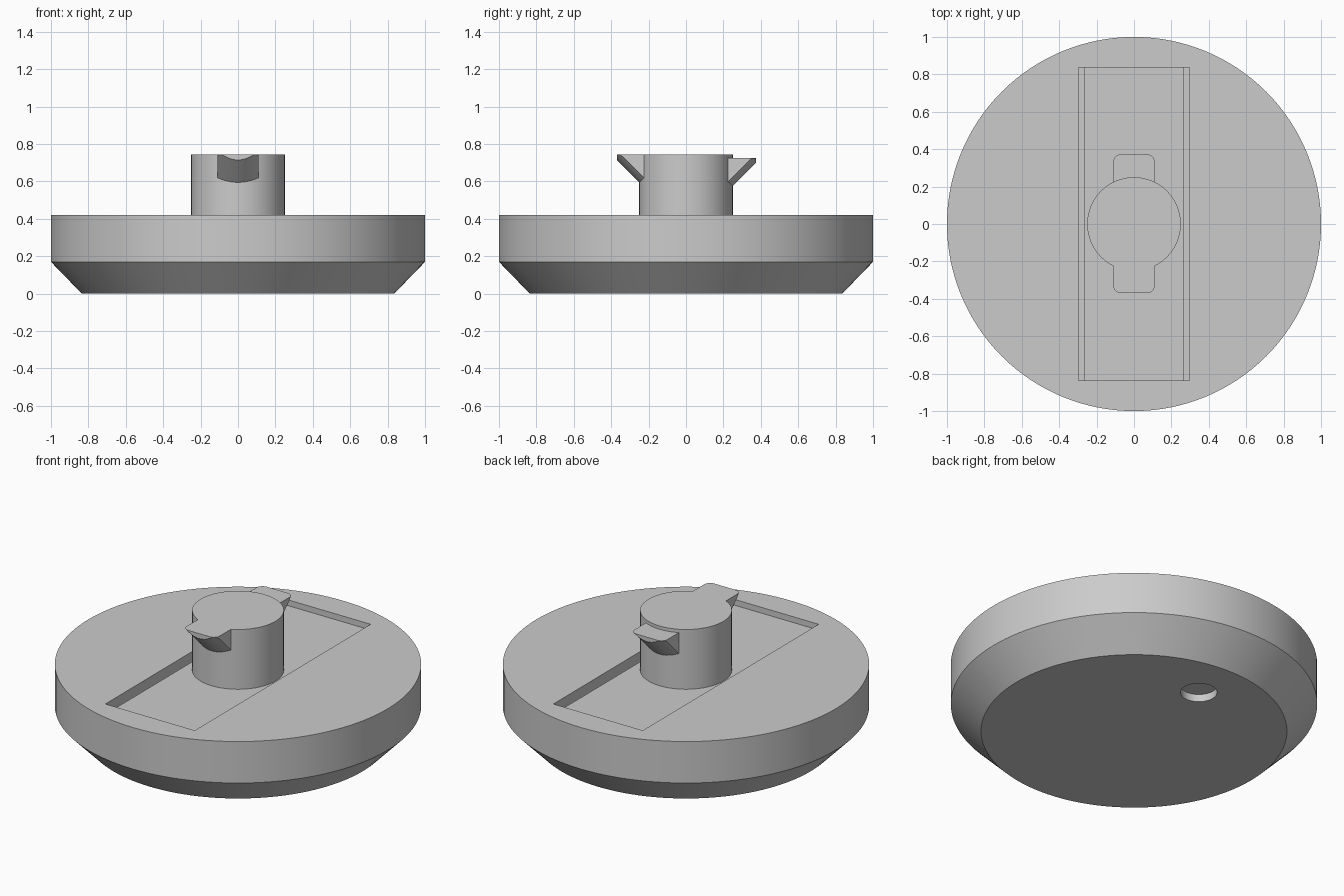
import bpy, bmesh, math
from mathutils import Matrix

cube = bpy.data.objects.get("Cube")
if cube:
    bpy.data.objects.remove(cube, do_unlink=True)

grey = bpy.data.materials.new("plain grey")
grey.use_nodes = True
grey.diffuse_color = (0.6, 0.6, 0.6, 1)
grey.node_tree.nodes["Principled BSDF"].inputs["Base Color"].default_value = (0.6, 0.6, 0.6, 1)


def finish(name, bm):
    bmesh.ops.remove_doubles(bm, verts=bm.verts, dist=1e-5)
    bmesh.ops.recalc_face_normals(bm, faces=bm.faces)
    mesh = bpy.data.meshes.new(name)
    bm.to_mesh(mesh)
    bm.free()
    mesh.materials.append(grey)
    obj = bpy.data.objects.new(name, mesh)
    bpy.context.collection.objects.link(obj)
    return obj


def box(name, half_x, half_y, z0, z1):
    bm = bmesh.new()
    bmesh.ops.create_cube(bm, size=1, matrix=Matrix.Translation((0, 0, (z0 + z1) / 2))
                          @ Matrix.Diagonal((2 * half_x, 2 * half_y, z1 - z0, 1)))
    return finish(name, bm)


def lathe(name, rings, sides, centre=(0, 0)):
    """Closed turned solid from (radius, height) rings."""
    bm = bmesh.new()
    loops = []
    for r, z in rings:
        angles = [2 * math.pi * i / sides for i in range(sides)]
        loops.append([bm.verts.new((centre[0] + r * math.cos(a), centre[1] + r * math.sin(a), z))
                      for a in angles])
    for low, high in zip(loops, loops[1:]):
        for i in range(sides):
            j = (i + 1) % sides
            bm.faces.new((low[i], low[j], high[j], high[i]))
    bm.faces.new(loops[0])
    bm.faces.new(loops[-1])
    return finish(name, bm)


def cut(obj, cutter):
    bpy.context.view_layer.objects.active = obj
    mod = obj.modifiers.new("cut", "BOOLEAN")
    mod.operation = "DIFFERENCE"
    mod.solver = "EXACT"
    mod.object = cutter
    bpy.ops.object.modifier_apply(modifier=mod.name)
    bpy.data.objects.remove(cutter, do_unlink=True)


def tab(name, side, top, reach):
    """Rounded lip whose belly runs down to the post at 45 degrees."""
    half, corner, inner, steps = 0.11, 0.04, 0.2, 24
    bm = bmesh.new()
    columns = []
    for i in range(steps + 1):
        x = -half * math.cos(math.pi * i / steps)
        over = max(0, abs(x) - (half - corner))
        tip = reach - corner + math.sqrt(max(0, corner ** 2 - over ** 2))
        belly = top - 0.4 + 0.05 * (x / half) ** 2
        section = [(inner, top), (tip, top),
                   (tip, min(top - 0.001, belly + tip)), (inner, belly + inner)]
        columns.append([bm.verts.new((x, side * y, z)) for y, z in section])
    for a, b in zip(columns, columns[1:]):
        for k in range(4):
            n = (k + 1) % 4
            bm.faces.new((a[k], a[n], b[n], b[k]))
    bm.faces.new(columns[0])
    bm.faces.new(columns[-1])
    return finish(name, bm)


# Chamfered base with a long slot on top and a shallow round hole below
base = lathe("base", [(0.835, 0), (1, 0.17), (1, 0.42)], 128)
cut(base, box("slot_cutter", 0.298, 0.837, 0.33, 0.6))
cut(base, lathe("hole_cutter", [(0.1, -0.1), (0.1, 0.045)], 48, (0, 0.55)))

# Sliding plate resting in the slot, with narrow gaps along its long sides
plate = box("slide_plate", 0.265, 0.837, 0.325, 0.385)

# Post and its two lips
post = lathe("post", [(0.25, 0.35), (0.25, 0.745)], 96)
front_tab = tab("front_tab", -1, 0.745, 0.37)
back_tab = tab("back_tab", 1, 0.725, 0.373)

bpy.ops.object.select_all(action="DESELECT")
for part in (base, plate, post, front_tab, back_tab):
    part.select_set(True)
bpy.context.view_layer.objects.active = base
bpy.ops.object.shade_smooth_by_angle(angle=math.radians(30))
